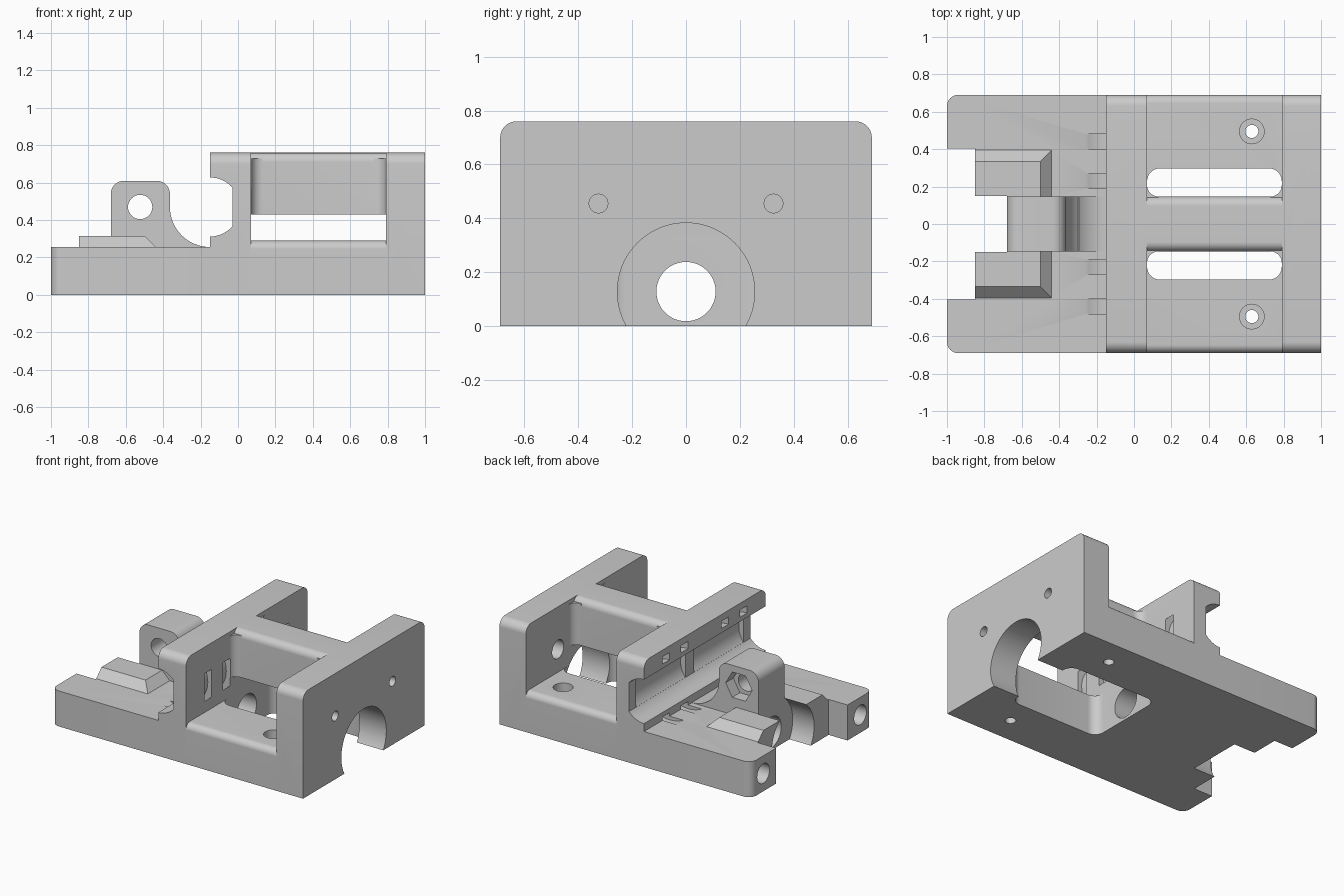
import bpy, bmesh
from math import sin, cos, pi, radians

if "Cube" in bpy.data.objects:
    bpy.data.objects.remove(bpy.data.objects["Cube"])

grey = bpy.data.materials.new("plain_grey")
grey.use_nodes = True
COLOUR = (0.6, 0.6, 0.6, 1)
grey.diffuse_color = COLOUR
grey.node_tree.nodes["Principled BSDF"].inputs["Base Color"].default_value = COLOUR


def place(axis, u, v, w):
    """Profile point (u, v) at distance w along the axis."""
    return {"x": (w, u, v), "y": (u, w, v), "z": (u, v, w)}[axis]


def finish(name, bm):
    bmesh.ops.recalc_face_normals(bm, faces=bm.faces)
    mesh = bpy.data.meshes.new(name)
    bm.to_mesh(mesh)
    bm.free()
    ob = bpy.data.objects.new(name, mesh)
    bpy.context.scene.collection.objects.link(ob)
    mesh.materials.append(grey)
    return ob


def loft(name, axis, pts_lo, lo, pts_hi, hi):
    bm = bmesh.new()
    a = [bm.verts.new(place(axis, u, v, lo)) for u, v in pts_lo]
    b = [bm.verts.new(place(axis, u, v, hi)) for u, v in pts_hi]
    bm.faces.new(a)
    bm.faces.new(b)
    for i in range(len(a)):
        j = (i + 1) % len(a)
        bm.faces.new((a[i], a[j], b[j], b[i]))
    return finish(name, bm)


def prism(name, axis, pts, lo, hi):
    return loft(name, axis, pts, lo, pts, hi)


def arc(u, v, r, start, end, n=10):
    return [(u + r * cos(radians(start + (end - start) * i / n)),
             v + r * sin(radians(start + (end - start) * i / n))) for i in range(n + 1)]


def rod(name, axis, u, v, r, lo, hi, n=48):
    return prism(name, axis, arc(u, v, r, 0, 360, n)[:-1], lo, hi)


def rounded(u0, u1, v0, v1, r, corners="abcd"):
    """Rectangle with chosen corners rounded: a low-low, b high-low, c high-high, d low-high."""
    pts = []
    for key, u, v, su, sv, ang in (("a", u0, v0, 1, 1, 180), ("b", u1, v0, -1, 1, 270),
                                   ("c", u1, v1, -1, -1, 0), ("d", u0, v1, 1, -1, 90)):
        if key in corners:
            pts += arc(u + su * r, v + sv * r, r, ang, ang + 90)
        else:
            pts.append((u, v))
    return pts


def ring(name, u, v, inner, outer, lo, hi, n=64):
    bm = bmesh.new()
    loops = [[bm.verts.new(place("y", p, q, w)) for p, q in arc(u, v, r, 0, 360, n)[:-1]]
             for r, w in ((inner, lo), (outer, lo), (outer, hi), (inner, hi))]
    for a, b in zip(loops, loops[1:] + loops[:1]):
        for i in range(n):
            j = (i + 1) % n
            bm.faces.new((a[i], a[j], b[j], b[i]))
    return finish(name, bm)


def combine(body, tools, operation):
    for tool in tools:
        mod = body.modifiers.new(tool.name, "BOOLEAN")
        mod.operation, mod.solver, mod.object = operation, "EXACT", tool
    graph = bpy.context.evaluated_depsgraph_get()
    mesh = bpy.data.meshes.new_from_object(body.evaluated_get(graph))
    body.modifiers.clear()
    body.data = mesh
    for tool in tools:
        bpy.data.objects.remove(tool)


W = 0.69           # half width
CX, CZ = -0.15, 0.47   # bearing channel axis
BORE_Z = 0.128

# Base slab and solid parts standing on it
body = prism("carriage_body", "z", rounded(-1, 0.06, -W, W, 0.06, "ad"), 0, 0.255)
solids = [
    prism("rails", "x", rounded(-W, W, 0, 0.29, 0.045, "cd"), 0.0, 0.85),
    prism("middle_plate", "x", rounded(-W, W, 0, 0.76, 0.06, "cd"), -0.15, 0.07),
    prism("end_plate", "x", rounded(-W, W, 0, 0.76, 0.06, "cd"), 0.79, 1),
    prism("bridge", "x", rounded(-0.147, 0.147, 0.43, 0.76, 0.05, "cd"), 0.0, 0.85),
]
# Lug with a concave foot that follows the channel
lug = ([(-0.68, 0.1), (CX, 0.1)] + arc(CX, CZ, 0.214, 270, 180, 16)
       + arc(-0.434, 0.54, 0.07, 0, 90) + arc(-0.61, 0.54, 0.07, 90, 180))
solids.append(prism("clamp_lug", "y", lug, -0.147, 0.147))
for s in (-1, 1):
    # Sloped pads beside the lug
    solids.append(loft("pad", "z", [(-0.85, 0), (-0.425, 0), (-0.425, s * 0.41), (-0.85, s * 0.41)], 0.24,
                       [(-0.85, 0), (-0.5, 0), (-0.5, s * 0.335), (-0.85, s * 0.335)], 0.315))
    # Fillets between bridge and plates
    for x, d in ((0.07, 1), (0.79, -1)):
        curve = [(x + d * 0.06 * (1 - sin(t * pi / 16)), s * (0.147 + 0.06 * (1 - cos(t * pi / 16))))
                 for t in range(9)]
        corner = [(x - d * 0.02, s * 0.207), (x - d * 0.02, s * 0.13), (x + d * 0.06, s * 0.13)]
        solids.append(prism("fillet", "z", curve + corner, 0.43, 0.73))
combine(body, solids, "UNION")

# Cutters: openings, bores and the bearing channel
channel = [(-0.03, 0.367), (-0.03, 0.573)] + arc(CX, CZ, 0.158, 40.6, 90)[1:] \
    + [(-0.3, 0.628), (-0.3, 0.312)] + arc(CX, CZ, 0.158, 270, 319.4)[:-1]
cuts = [
    prism("floor_opening", "z", rounded(0.07, 0.79, -0.298, 0.298, 0.07), -0.1, 0.36),
    rod("end_bore", "x", 0, BORE_Z, 0.255, 0.7, 1.1, 64),
    rod("through_bore", "x", 0, BORE_Z, 0.11, -1.1, 0.3),
    rod("socket_bore", "x", 0, BORE_Z, 0.24, -1.1, -0.68, 64),
    prism("mouth_notch", "z", rounded(-1.1, -0.85, -0.405, 0.405, 0, ""), -0.1, 0.5),
    prism("channel", "y", channel, -0.8, 0.8),
    rod("lug_hole", "y", -0.523, CZ, 0.065, -0.3, 0.3, 32),
    rod("nut_trap", "y", -0.523, CZ, 0.105, 0.06, 0.3, 6),
]
for s in (-1, 1):
    lo, hi = sorted((s * 0.05, s * 0.61))
    cuts += [
        rod("bearing_pocket", "y", CX, CZ, 0.158, lo, hi),
        rod("rail_hole", "z", 0.63, s * 0.495, 0.035, -0.1, 0.5, 24),
        rod("rail_counterbore", "z", 0.63, s * 0.495, 0.066, 0.19, 0.5, 32),
        rod("plate_hole", "x", s * 0.325, 0.455, 0.035, 0.7, 1.1, 24),
        rod("plate_counterbore", "x", s * 0.325, 0.455, 0.066, 0.7, 0.88, 32),
        rod("arm_hole", "x", s * 0.55, BORE_Z, 0.07, -1.1, -0.6, 32),
    ]
    for y in (0.23, 0.44):
        cuts.append(ring("tie_slot", CX, CZ, 0.19, 0.2415, s * y - 0.04, s * y + 0.04))
combine(body, cuts, "DIFFERENCE")

# Smooth the round surfaces, keep the edges crisp
bpy.ops.object.select_all(action="DESELECT")
body.select_set(True)
bpy.context.view_layer.objects.active = body
bpy.ops.object.shade_smooth_by_angle(angle=radians(30))
